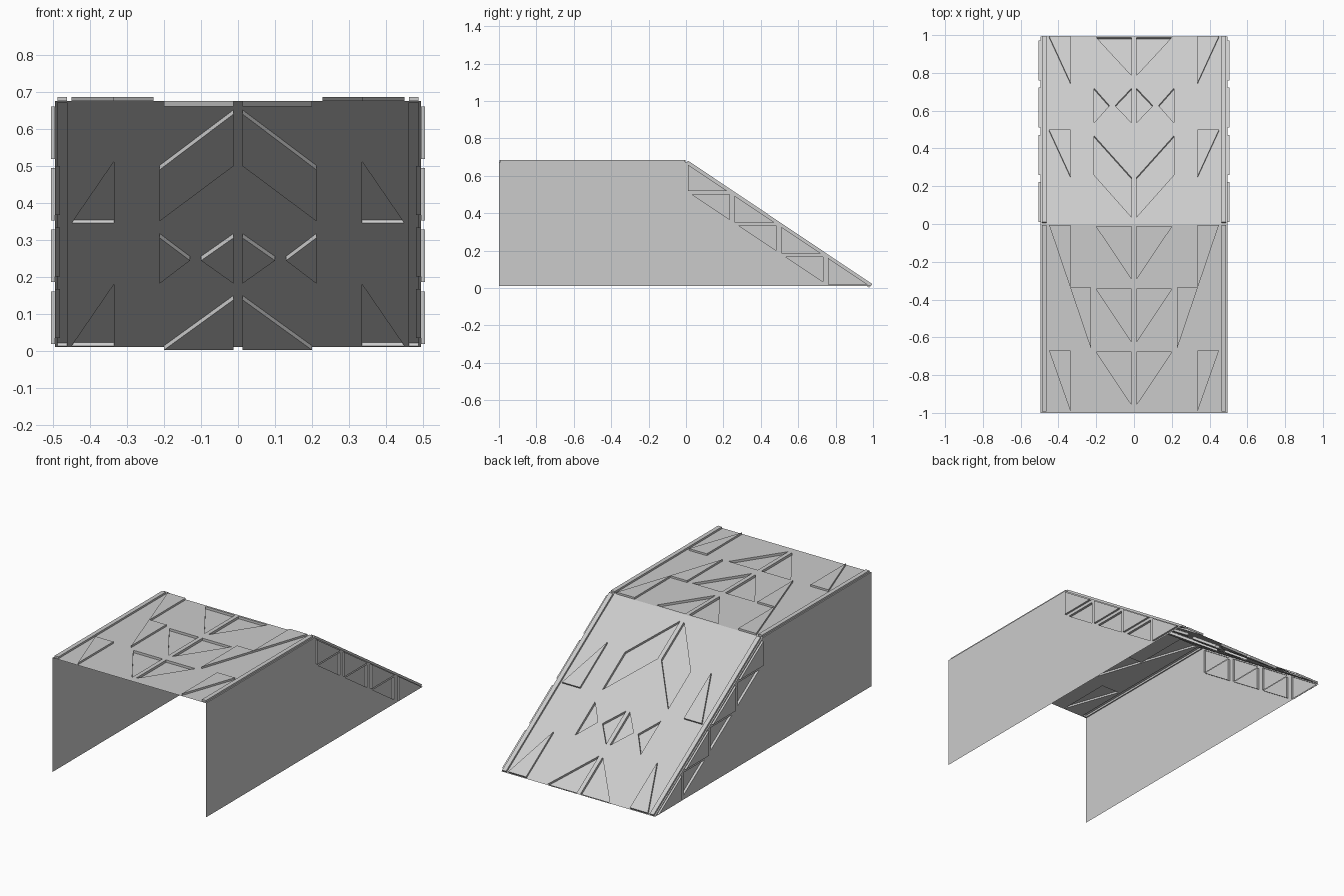
import bpy, bmesh
from mathutils import Vector

if "Cube" in bpy.data.objects:
    bpy.data.objects.remove(bpy.data.objects["Cube"])

TOP, BASE, END, HALF = 0.675, 0.01, 0.993, 0.495
RAISE, SINK = 0.011, -0.014
FALL = (TOP - BASE) / END

grey = bpy.data.materials.new("light_grey")
grey.use_nodes = True
grey.diffuse_color = (0.6, 0.6, 0.6, 1)
grey.node_tree.nodes["Principled BSDF"].inputs["Base Color"].default_value = (0.6, 0.6, 0.6, 1)


def panel_sheet(name, place, normal, outline, panels):
    """Thin sheet with raised or sunken panels; place maps 2D points to space."""
    bm = bmesh.new()
    normal = Vector(normal).normalized()

    def loop(points):
        verts = [bm.verts.new(place(*p)) for p in points]
        edges = [bm.edges.new((v, verts[(i + 1) % len(verts)])) for i, v in enumerate(verts)]
        return verts, edges

    edges = loop(outline)[1]
    rims = []
    for points, depth in panels:
        verts, rim_edges = loop(points)
        edges += rim_edges
        rims.append((verts, depth))
    bmesh.ops.triangle_fill(bm, use_beauty=True, use_dissolve=False, edges=edges, normal=normal)
    # Offset caps and their side walls
    for rim, depth in rims:
        cap = [bm.verts.new(v.co + normal * depth) for v in rim]
        bm.faces.new(cap)
        for i in range(len(rim)):
            j = (i + 1) % len(rim)
            bm.faces.new((rim[i], rim[j], cap[j], cap[i]))
    bmesh.ops.recalc_face_normals(bm, faces=bm.faces)
    bm.normal_update()
    if sum(f.normal.dot(normal) * f.calc_area() for f in bm.faces) < 0:
        bmesh.ops.reverse_faces(bm, faces=bm.faces)
    mesh = bpy.data.meshes.new(name)
    bm.to_mesh(mesh)
    bm.free()
    mesh.materials.append(grey)
    obj = bpy.data.objects.new(name, mesh)
    bpy.context.collection.objects.link(obj)


def both_sides(panels):
    return panels + [([(-x, y) for x, y in pts], d) for pts, d in panels]


def strip(y0, y1):
    return [(0.463, y0), (0.488, y0), (0.488, y1), (0.463, y1)]


# Flat deck: edge rails, outer wedges and a row of sunken central triangles
deck = [(strip(-0.992, -0.005), RAISE),
        ([(0.45, -0.004), (0.335, -0.004), (0.335, -0.335), (0.228, -0.335), (0.228, -0.66)], RAISE),
        ([(0.45, -0.67), (0.335, -0.67), (0.335, -0.996)], RAISE)]
for i in range(3):
    y = -0.012 - i * 0.333
    deck.append(([(0.2, y), (0.012, y), (0.012, y - 0.28)], SINK))
panel_sheet("top_deck", lambda x, y: (x, y, TOP), (0, 0, 1),
            [(-HALF, -1), (HALF, -1), (HALF, 0), (-HALF, 0)], both_sides(deck))

# Sloping ramp: rails, outer wedges, chevrons and sunken triangles
ramp = [(strip(0.005, END - 0.003), RAISE),
        ([(0.012, 0.035), (0.212, 0.26), (0.212, 0.468), (0.012, 0.245)], SINK),
        ([(0.212, 0.72), (0.212, 0.535), (0.13, 0.627)], SINK),
        ([(0.012, 0.72), (0.012, 0.535), (0.1, 0.627)], SINK),
        ([(0.2, 0.988), (0.012, 0.988), (0.012, 0.785)], SINK)]
for y in (0.493, 0.989):
    ramp.append(([(0.45, y), (0.335, y), (0.335, y - 0.25)], RAISE))
panel_sheet("ramp", lambda x, y: (x, y, TOP - FALL * y), (0, FALL, 1),
            [(-HALF, 0), (HALF, 0), (HALF, END), (-HALF, END)], both_sides(ramp))

# Side walls: raised triangles under the slope, sunken ones below them
wall = []
for i in range(4):
    y, z = 0.01 + i * 0.25, 0.66 - i * 0.1665
    wall.append(([(y, z), (y + 0.212, z - 0.142), (y, z - 0.142)], RAISE))
    if i < 3:
        wall.append(([(y + 0.022, z - 0.16), (y + 0.222, z - 0.16), (y + 0.222, z - 0.293)], SINK))
for name, side in (("left_wall", 1), ("right_wall", -1)):
    panel_sheet(name, lambda y, z: (side * HALF, y, z), (side, 0, 0),
                [(-1, BASE), (END, BASE), (0, TOP), (-1, TOP)], wall)
